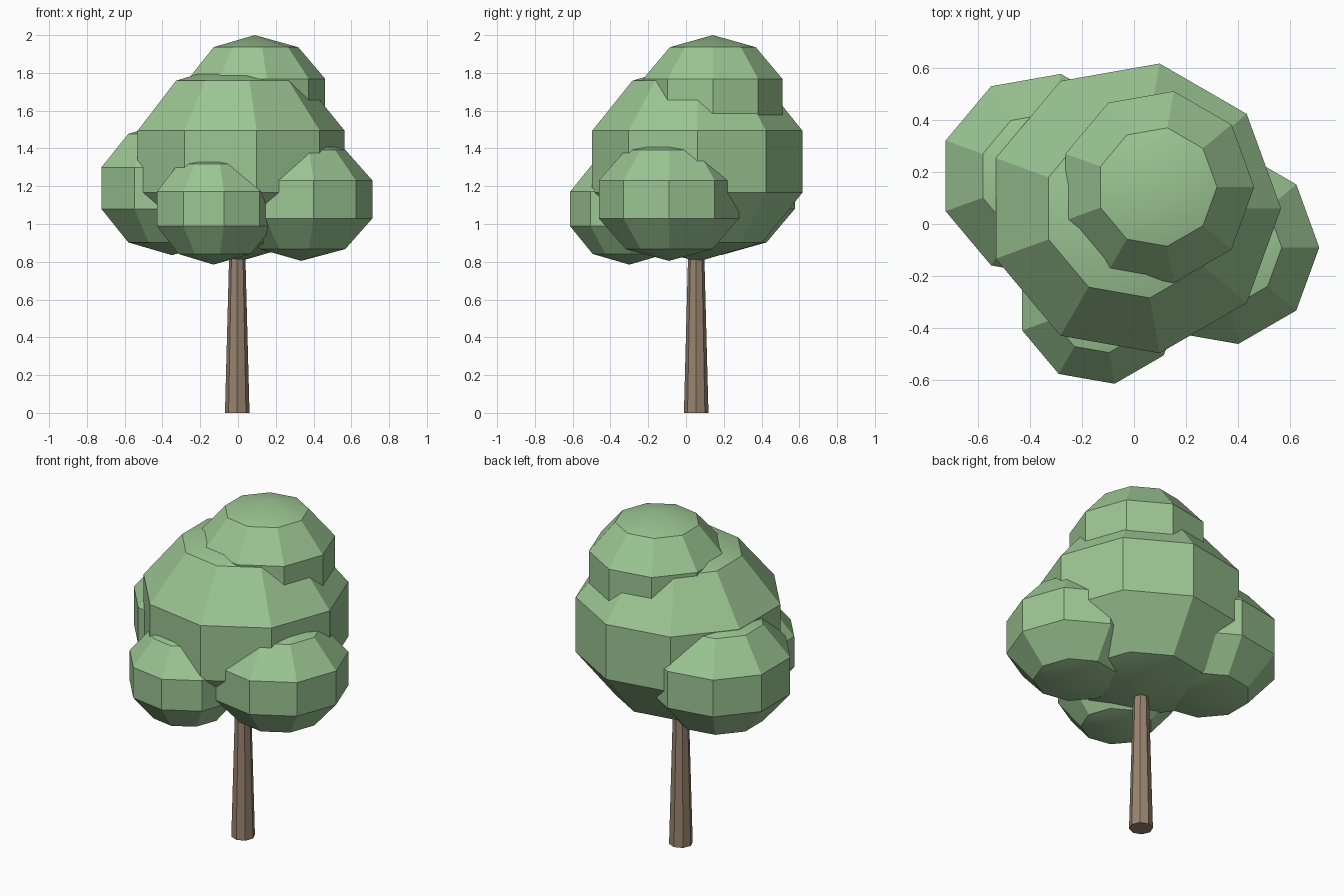
import bpy, bmesh, math
from math import sin, cos, pi, radians

if "Cube" in bpy.data.objects:
    bpy.data.objects.remove(bpy.data.objects["Cube"])


def material(name, rgb):
    m = bpy.data.materials.new(name)
    m.diffuse_color = (*rgb, 1)
    m.use_nodes = True
    m.node_tree.nodes["Principled BSDF"].inputs["Base Color"].default_value = m.diffuse_color
    return m


LEAF = material("leaf_green", (0.33, 0.56, 0.29))
BARK = material("bark_brown", (0.32, 0.23, 0.16))


def lathe(name, centre, rings, sides, mat, angle):
    """Stack of polygon rings (radius, z); radius 0 makes a pole."""
    bm = bmesh.new()
    loops = []
    for r, z in rings:
        if r == 0:
            loops.append([bm.verts.new((0, 0, z))] * sides)
        else:
            loops.append([bm.verts.new((r * cos(2 * pi * i / sides), r * sin(2 * pi * i / sides), z))
                          for i in range(sides)])
    for a, b in zip(loops, loops[1:]):
        for i in range(sides):
            j = (i + 1) % sides
            quad = list(dict.fromkeys((a[i], a[j], b[j], b[i])))
            bm.faces.new(quad)
    for loop in (loops[0][::-1], loops[-1]):
        if len(set(loop)) == sides:
            bm.faces.new(loop)
    bmesh.ops.recalc_face_normals(bm, faces=bm.faces[:])
    me = bpy.data.meshes.new(name)
    bm.to_mesh(me)
    bm.free()
    me.materials.append(mat)
    ob = bpy.data.objects.new(name, me)
    ob.location = centre
    bpy.context.collection.objects.link(ob)
    bpy.ops.object.select_all(action='DESELECT')
    ob.select_set(True)
    bpy.context.view_layer.objects.active = ob
    bpy.ops.object.shade_smooth_by_angle(angle=radians(angle))
    return ob


def clump(name, centre, rxy, rz):
    """Low-poly foliage ball: nine segments, five bands."""
    rings = [(0, -rz)]
    rings += [(rxy * cos(radians(a)), rz * sin(radians(a))) for a in (-54, -18, 18, 54)]
    rings += [(0, rz)]
    lathe(name, centre, rings, 9, LEAF, 30)


# Tapered trunk running up into the foliage
lathe("trunk", (-0.004, 0.054, 0), [(0.065, 0), (0.036, 1.1)], 8, BARK, 30)

# Foliage clumps
clump("main_foliage", (0.0, 0.06, 1.33), 0.594, 0.53)
clump("top_foliage", (0.088, 0.142, 1.665), 0.393, 0.335)
clump("front_foliage", (-0.13, -0.30, 1.08), 0.335, 0.295)
clump("right_foliage", (0.335, -0.09, 1.13), 0.396, 0.325)
clump("left_foliage", (-0.35, 0.185, 1.19), 0.418, 0.355)
